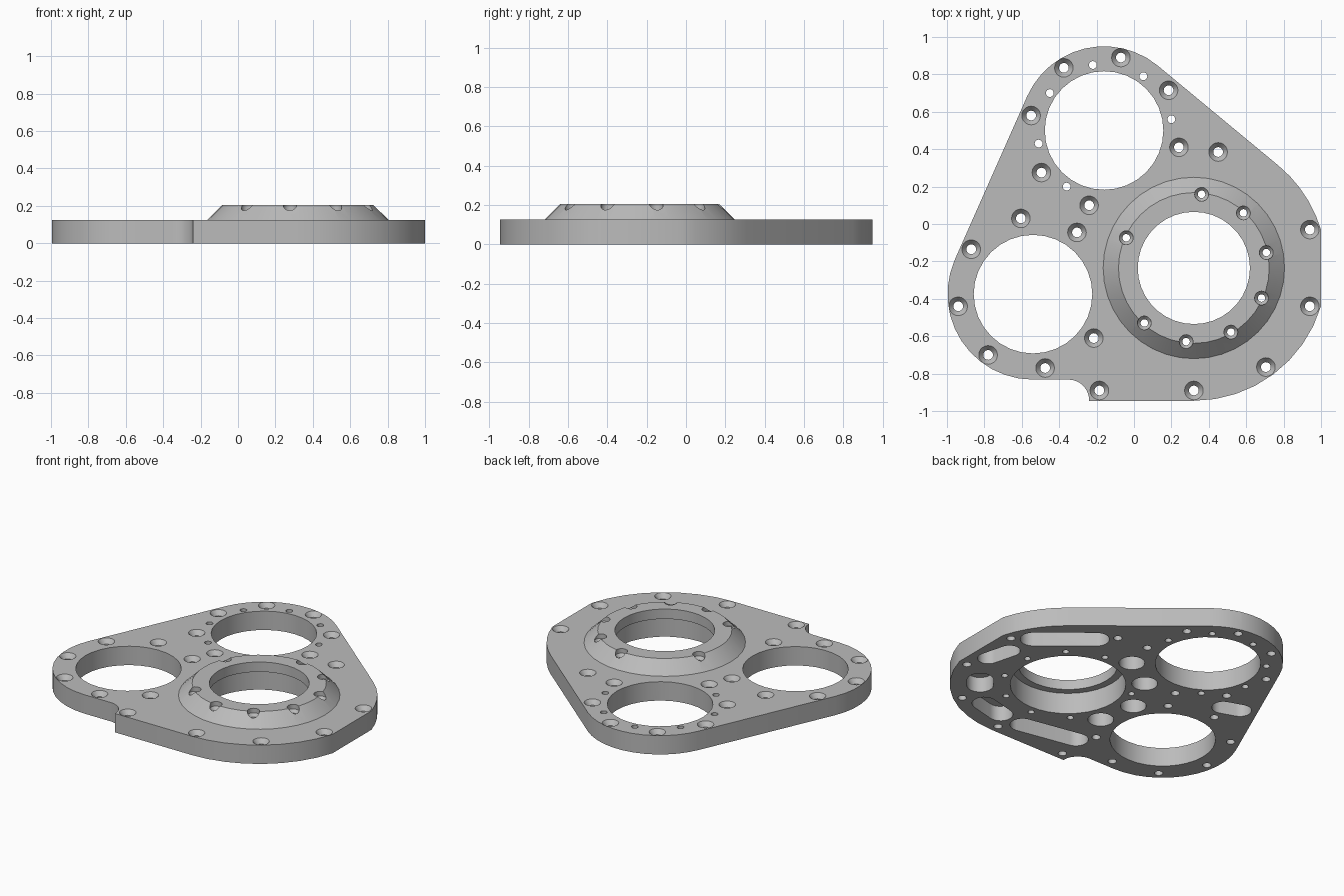
import bpy
import bmesh
from math import sin, cos, radians, atan2, acos, degrees, hypot

if "Cube" in bpy.data.objects:
    bpy.data.objects.remove(bpy.data.objects["Cube"])

THICK = 0.125
BOSS_TOP = 0.205
UPPER, LOWER, MAIN = (-0.16, 0.5), (-0.54, -0.375), (0.32, -0.235)
UPPER_R, LOWER_R, MAIN_R = 0.45, 0.457, 0.71
FLOOR = -0.1  # cutters start below the plate
ABOVE = 0.4   # and end above it

metal = bpy.data.materials.new("cast grey metal")
metal.use_nodes = True
grey = (0.5, 0.5, 0.5, 1)
metal.diffuse_color = grey
metal.node_tree.nodes["Principled BSDF"].inputs["Base Color"].default_value = grey


def make_object(name, bm):
    bmesh.ops.recalc_face_normals(bm, faces=bm.faces)
    mesh = bpy.data.meshes.new(name)
    bm.to_mesh(mesh)
    bm.free()
    mesh.materials.append(metal)
    obj = bpy.data.objects.new(name, mesh)
    bpy.context.collection.objects.link(obj)
    return obj


def arc(centre, radius, start, end, steps):
    angles = [radians(start + (end - start) * i / steps) for i in range(steps + 1)]
    return [(centre[0] + radius * cos(a), centre[1] + radius * sin(a)) for a in angles]


def prism(bm, points, low, high):
    base = bm.faces.new([bm.verts.new((x, y, low)) for x, y in points])
    grown = bmesh.ops.extrude_face_region(bm, geom=[base], use_keep_orig=True)
    tops = [v for v in grown["geom"] if isinstance(v, bmesh.types.BMVert)]
    bmesh.ops.translate(bm, verts=tops, vec=(0, 0, high - low))


def lathe(bm, centre, profile, sides):
    """Closed solid of revolution from (radius, height) pairs."""
    rings = []
    for radius, z in profile:
        circle = arc(centre, radius, 0, 360, sides)[:-1]
        rings.append([bm.verts.new((x, y, z)) for x, y in circle])
    for low, high in zip(rings, rings[1:]):
        for i in range(sides):
            j = (i + 1) % sides
            bm.faces.new((low[i], low[j], high[j], high[i]))
    bm.faces.new(rings[0])
    bm.faces.new(rings[-1])


def slot(bm, a, b, radius, depth):
    """Round-ended pocket cutter between two points."""
    turn = degrees(atan2(b[1] - a[1], b[0] - a[0]))
    outline = arc(b, radius, turn - 90, turn + 90, 12) + arc(a, radius, turn + 90, turn + 270, 12)
    prism(bm, outline, FLOOR, depth)


def tangent_angle(a, ra, b, rb):
    """Direction of the outer tangent's normal, going anticlockwise from b to a."""
    dx, dy = b[0] - a[0], b[1] - a[1]
    return degrees(atan2(dy, dx) + acos((ra - rb) / hypot(dx, dy)))


def boolean(target, tool, operation):
    mod = target.modifiers.new(operation, 'BOOLEAN')
    mod.operation = operation
    mod.solver = 'EXACT'
    mod.object = tool
    bpy.context.view_layer.objects.active = target
    bpy.ops.object.modifier_apply(modifier=mod.name)
    bpy.data.objects.remove(tool)


# Plate: three rounded lobes joined by tangents, flat right edge, notched bottom
right_turn = tangent_angle(UPPER, UPPER_R, MAIN, MAIN_R)
left_turn = tangent_angle(LOWER, LOWER_R, UPPER, UPPER_R)
flat = degrees(acos((1 - MAIN[0]) / MAIN_R))
outline = [(-0.24, MAIN[1] - MAIN_R)]
outline += arc(MAIN, MAIN_R, -90, -flat, 8)
outline += arc(MAIN, MAIN_R, flat, right_turn, 5)
outline += arc(UPPER, UPPER_R, right_turn, left_turn, 12)
outline += arc(LOWER, LOWER_R, left_turn, 270, 12)
outline += arc((-0.35, -0.942), 0.11, 90, 8, 8)
bm = bmesh.new()
prism(bm, outline, 0, THICK)
plate = make_object("bearing_plate", bm)

# Raised conical boss
bm = bmesh.new()
lathe(bm, MAIN, [(0.485, 0.05), (0.485, THICK), (0.403, BOSS_TOP)], 40)
boolean(plate, make_object("boss", bm), 'UNION')

# Large bores, the main one stepped from below
bm = bmesh.new()
for centre in (UPPER, LOWER):
    lathe(bm, centre, [(0.317, FLOOR), (0.317, ABOVE)], 32)
lathe(bm, MAIN, [(0.347, FLOOR), (0.347, 0.14), (0.3, 0.14), (0.3, ABOVE)], 36)
boolean(plate, make_object("bores", bm), 'DIFFERENCE')

# Countersunk screw holes around the plate
screws = [(-.375, .835), (-.07, .89), (.185, .715), (-.55, .58), (-.495, .275),
          (.24, .41), (.45, .385), (-.24, .1), (-.605, .03), (-.305, -.045),
          (-.87, -.135), (-.94, -.44), (-.78, -.7), (-.475, -.77), (-.215, -.61),
          (-.185, -.89), (.32, -.89), (.705, -.765), (.94, -.44), (.94, -.03)]
bm = bmesh.new()
for spot in screws:
    lathe(bm, spot, [(0.026, FLOOR), (0.026, THICK - 0.03), (0.05, THICK), (0.05, ABOVE)], 20)

# Screw holes on the boss rim, evenly spaced with two left out
for step in range(10):
    if step not in (1, 3):
        angle = 84 + 36 * step
        spot = arc(MAIN, 0.396, angle, angle, 1)[0]
        lathe(bm, spot, [(0.02, FLOOR), (0.02, 0.155), (0.037, 0.175), (0.037, ABOVE)], 20)

# Plain pin holes around the upper bore
for spot in [(-.22, .85), (.05, .79), (-.45, .7), (.2, .56), (-.51, .43), (-.36, .2)]:
    lathe(bm, spot, [(0.021, FLOOR), (0.021, ABOVE)], 16)
boolean(plate, make_object("holes", bm), 'DIFFERENCE')

# Weight-saving pockets in the underside
bm = bmesh.new()
slots = [((.83, .05), (.54, .29), .08), ((.89, -.3), (.85, -.15), .065),
         ((.56, -.73), (.4, -.77), .075), ((.22, -.78), (-.14, -.71), .075),
         ((-.57, .155), (-.67, .19), .07), ((.76, -.53), (.72, -.58), .08)]
for a, b, radius in slots:
    slot(bm, a, b, radius, 0.1)
for spot in [(-.1, -.43), (-.145, -.18), (-.025, .07), (.193, .21)]:
    lathe(bm, spot, [(0.078, FLOOR), (0.078, 0.1)], 24)
boolean(plate, make_object("pockets", bm), 'DIFFERENCE')

# Smooth round walls, sharp rims
bpy.ops.object.select_all(action='DESELECT')
plate.select_set(True)
bpy.context.view_layer.objects.active = plate
bpy.ops.object.shade_smooth_by_angle(angle=radians(25))
